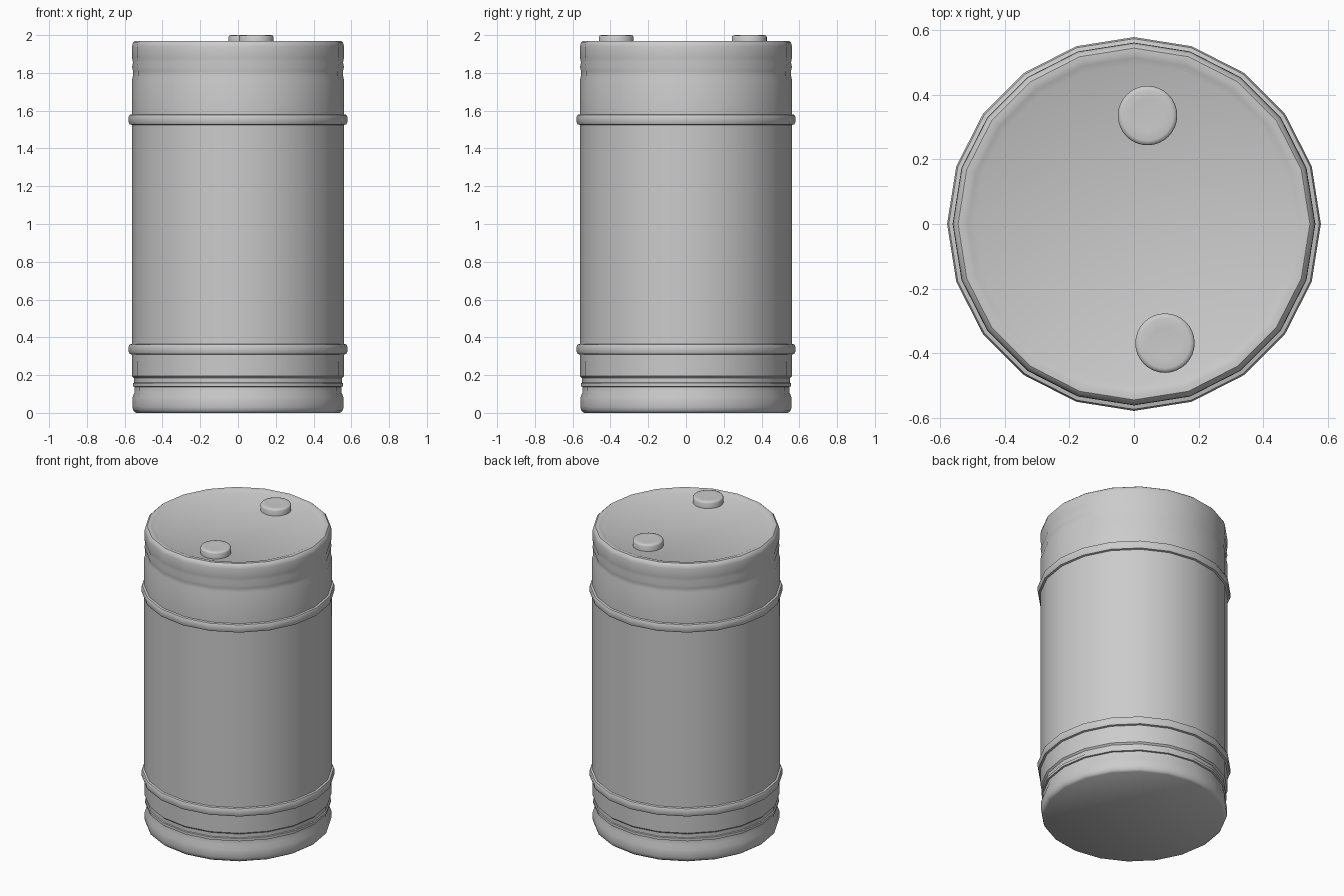
import bpy, bmesh, math

if "Cube" in bpy.data.objects:
    bpy.data.objects.remove(bpy.data.objects["Cube"])


def lathe(name, profile, sides, center=(0, 0), angle=40):
    """Spin an (r, z) profile into a closed solid with capped ends."""
    bm = bmesh.new()
    rings = []
    for r, z in profile:
        rings.append([bm.verts.new((center[0] + r * math.cos(2 * math.pi * i / sides),
                                    center[1] + r * math.sin(2 * math.pi * i / sides), z))
                      for i in range(sides)])
    for a, b in zip(rings, rings[1:]):
        for i in range(sides):
            j = (i + 1) % sides
            bm.faces.new((a[i], a[j], b[j], b[i]))
    bm.faces.new(rings[0][::-1])
    bm.faces.new(rings[-1])
    mesh = bpy.data.meshes.new(name)
    bm.to_mesh(mesh)
    bm.free()
    ob = bpy.data.objects.new(name, mesh)
    bpy.context.collection.objects.link(ob)
    bpy.ops.object.select_all(action='DESELECT')
    ob.select_set(True)
    bpy.context.view_layer.objects.active = ob
    bpy.ops.object.shade_smooth_by_angle(angle=math.radians(angle))
    return ob


def hoop(z):
    """Profile of a raised rolling hoop centred on height z."""
    return [(0.562, z - 0.028), (0.574, z - 0.025), (0.579, z - 0.014),
            (0.579, z + 0.014), (0.574, z + 0.025), (0.562, z + 0.028)]


# Drum shell: foot, waist, small rib, hoops, shoulder groove, rim, sunken lid
foot = [(0.54, 0.0), (0.553, 0.01), (0.559, 0.03), (0.559, 0.08), (0.548, 0.11),
        (0.547, 0.138), (0.557, 0.14), (0.557, 0.157), (0.551, 0.16),
        (0.551, 0.185), (0.561, 0.195)]
shoulder = [(0.562, 1.76), (0.556, 1.785), (0.556, 1.81), (0.561, 1.83),
            (0.556, 1.855), (0.561, 1.88), (0.561, 1.94), (0.556, 1.96), (0.545, 1.97)]
lid = [(0.53, 1.97), (0.515, 1.966), (0.495, 1.957)]
lathe("drum_body", foot + hoop(0.337) + hoop(1.553) + shoulder + lid, 20)

# Two bung caps on the lid
for name, pos in (("bung_cap_rear", (0.042, 0.336)), ("bung_cap_front", (0.096, -0.369))):
    lathe(name, [(0.092, 1.95), (0.092, 1.99), (0.088, 1.997), (0.078, 2.0), (0.05, 1.998)],
          32, pos, 60)
